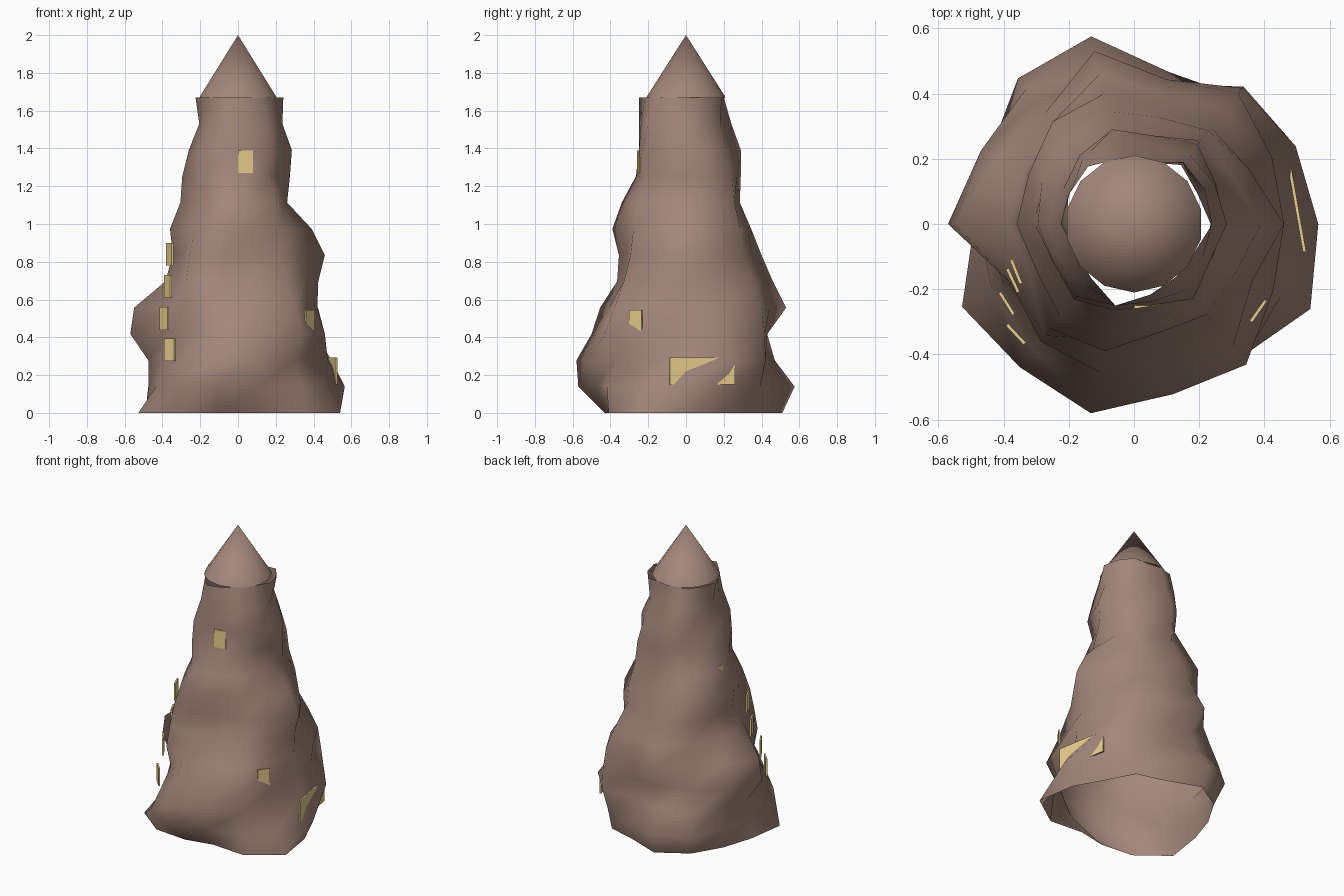
import bpy, bmesh, random
from math import cos, sin, tau, radians

if "Cube" in bpy.data.objects:
    bpy.data.objects.remove(bpy.data.objects["Cube"])

random.seed(7)


def material(name, rgb):
    m = bpy.data.materials.new(name)
    m.diffuse_color = (*rgb, 1)
    m.use_nodes = True
    m.node_tree.nodes["Principled BSDF"].inputs["Base Color"].default_value = m.diffuse_color
    return m


ROCK = material("rock", (0.37, 0.24, 0.195))
GOLD = material("lit_window", (0.82, 0.62, 0.27))

# Rock tower: open 14-sided tube; outline profiles bottom to top, every 45 degrees
SIDES, TOP = 14, 1.67
p_right = [.50, .565, .475, .46, .42, .425, .46, .39, .26, .275, .285, .235, .24]
p_back_right = [.47, .49, .55, .55, .51, .45, .375, .37, .335, .315, .27, .23, .25]
p_back = [.51, .575, .47, .43, .53, .46, .40, .345, .285, .29, .29, .24, .20]
p_back_left = [.50, .57, .54, .49, .42, .38, .40, .41, .335, .25, .265, .255, .23]
p_left = [.49, .475, .475, .57, .55, .385, .345, .36, .305, .295, .26, .205, .225]
p_front_left = [.54, .56, .48, .42, .46, .45, .42, .36, .29, .30, .29, .235, .205]
p_front = [.43, .57, .58, .50, .455, .365, .355, .39, .34, .265, .25, .25, .25]
p_front_right = [.54, .53, .47, .56, .49, .43, .38, .35, .32, .26, .30, .26, .20]
profiles = [p_right, p_back_right, p_back, p_back_left,
            p_left, p_front_left, p_front, p_front_right]
OUTLINE = (0, 2, 4, 5, 7, 9, 10, 12)  # columns that carry the outlines
bumps = {(0, 8): .585, (0, 13): .60, (1, 1): .50, (2, 1): .55}

bm = bmesh.new()
rings = []
for k in range(len(p_right)):
    ring = []
    for i in range(SIDES):
        t = 8 * i / SIDES
        j, f = int(t), t % 1
        r = profiles[j][k] * (1 - f) + profiles[(j + 1) % 8][k] * f
        if i in (4, 10):  # nearest to straight back and straight front
            r = profiles[2 if i == 4 else 6][k] / 0.975
        elif i == 8:
            r *= 0.84 if 2 < k < 7 else 0.92
        elif i not in OUTLINE:
            r *= random.uniform(0.86, 1.0)
        r = bumps.get((k, i), r)
        a = tau * i / SIDES
        ring.append(bm.verts.new((r * cos(a), r * sin(a), TOP * k / (len(p_right) - 1))))
    rings.append(ring)
for lo, hi in zip(rings, rings[1:]):
    for i in range(SIDES):
        j = (i + 1) % SIDES
        bm.faces.new((lo[i], lo[j], hi[j], hi[i])).smooth = True
mesh = bpy.data.meshes.new("rock_tower")
bm.to_mesh(mesh)
bm.free()
mesh.materials.append(ROCK)
bpy.context.collection.objects.link(bpy.data.objects.new("rock_tower", mesh))

# Pointed roof
bpy.ops.mesh.primitive_cone_add(vertices=14, radius1=0.21, radius2=0,
                                depth=2 - TOP, location=(0, 0, (2 + TOP) / 2))
roof = bpy.context.object
roof.name = "pointed_roof"
roof.data.materials.append(ROCK)
bpy.ops.object.shade_smooth_by_angle(angle=radians(50))


# Glowing panels: thin slabs facing outward at a given angle
def panel(name, angle, r, z, w=0.08, h=0.12):
    a = radians(angle)
    bpy.ops.mesh.primitive_cube_add(size=1, location=(r * cos(a), r * sin(a), z),
                                    rotation=(0, 0, a))
    o = bpy.context.object
    o.name = name
    o.scale = (0.01, w, h)
    o.data.materials.append(GOLD)


windows = [(223, .495, .335), (212, .46, .50), (205, .41, .67), (202, .39, .84),
           (166, .295, 1.08), (279, .252, 1.33), (325, .465, .485)]
for n, (angle, r, z) in enumerate(windows):
    panel(f"window_{n + 1}", angle, r, z)
panel("wide_window", 10, 0.50, 0.222, w=0.35, h=0.145)
